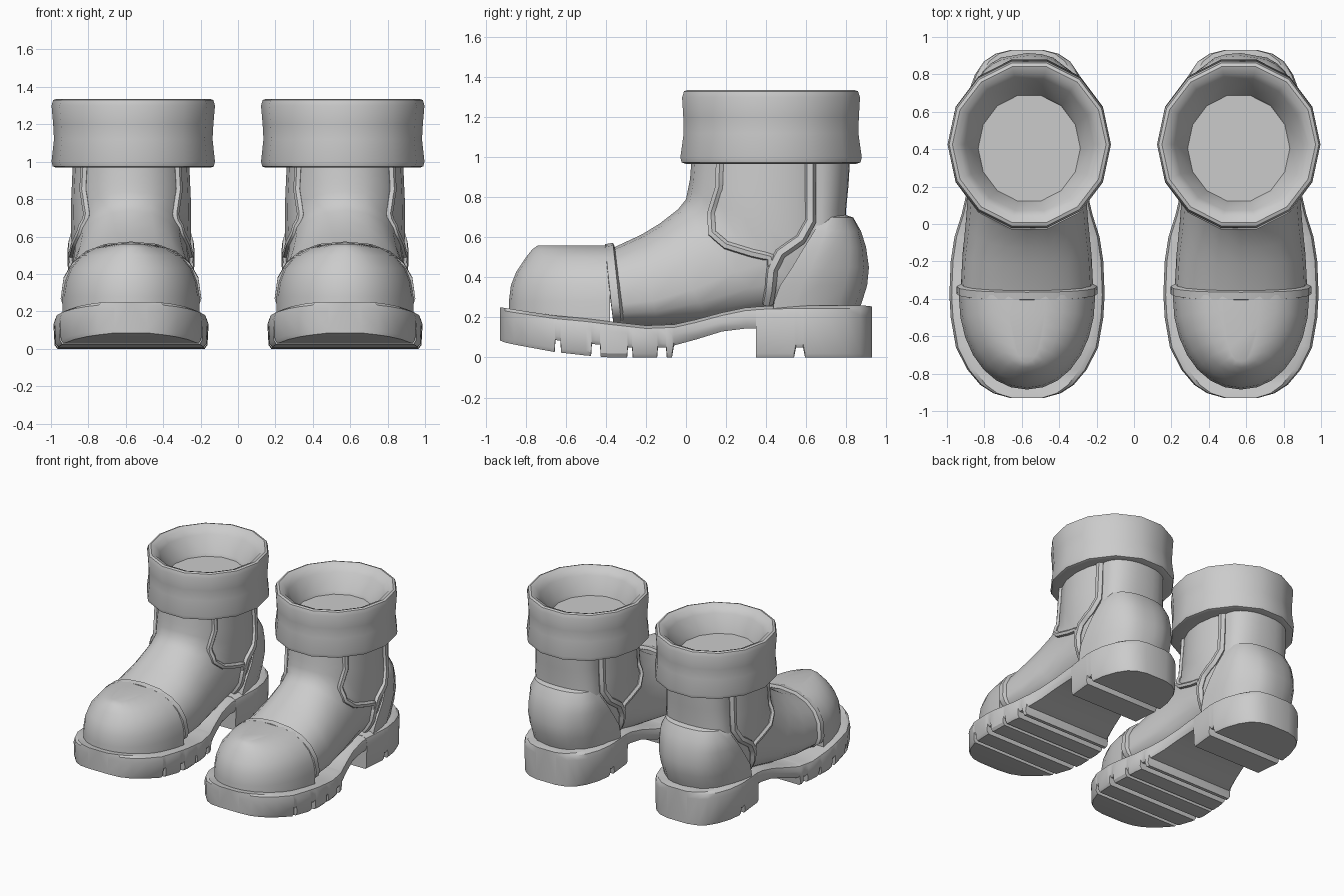
import bpy, bmesh, math
from mathutils import Vector
from mathutils.bvhtree import BVHTree

if "Cube" in bpy.data.objects:
    bpy.data.objects.remove(bpy.data.objects["Cube"])

CX = 0.572  # centre line of one boot; the other is mirrored
grey = bpy.data.materials.new("grey_leather")
grey.diffuse_color = (0.6, 0.6, 0.6, 1)
grey.use_nodes = True
grey.node_tree.nodes["Principled BSDF"].inputs["Base Color"].default_value = grey.diffuse_color


def finish(obj, angle=35):
    obj.data.materials.append(grey)
    m = obj.modifiers.new("pair", 'MIRROR')
    m.use_clip = False
    m.use_mirror_merge = False
    bpy.ops.object.select_all(action='DESELECT')
    obj.select_set(True)
    bpy.context.view_layer.objects.active = obj
    bpy.ops.object.shade_smooth_by_angle(angle=math.radians(angle))
    return obj


def loft(name, rings, angle=35):
    """Bridge equal-length rings of points and cap both ends."""
    bm = bmesh.new()
    rows = [[bm.verts.new(p) for p in r] for r in rings]
    n = len(rows[0])
    for a, b in zip(rows, rows[1:]):
        for i in range(n):
            j = (i + 1) % n
            bm.faces.new((a[i], a[j], b[j], b[i]))
    bm.faces.new(rows[0])
    bm.faces.new(rows[-1])
    bmesh.ops.recalc_face_normals(bm, faces=bm.faces)
    me = bpy.data.meshes.new(name)
    bm.to_mesh(me)
    bm.free()
    obj = bpy.data.objects.new(name, me)
    bpy.context.collection.objects.link(obj)
    return finish(obj, angle)


def power(v, p):
    return math.copysign(abs(v) ** p, v)


def foot_ring(top, bottom, w, c, p, n=20):
    """Dome section between an instep point and a sole or heel point."""
    t, b = Vector((0, *top)), Vector((0, *bottom))
    pts = []
    for i in range(n):
        a = 2 * math.pi * i / n
        u, v = power(math.cos(a), p), power(math.sin(a), p)
        f = c + v * ((1 - c) if v > 0 else c)
        q = b.lerp(t, f)
        pts.append((CX + w * u, q.y, q.z))
    return pts


def half_ring(z, y0, length, w, p=0.8, n=14, rib=0.0):
    """Half oval in plan, from y0 towards y0 + length, optionally ribbed."""
    pts = []
    for i in range(n + 1):
        a = math.pi * i / n
        k = 1 - (rib if i % 4 == 3 else 0)
        pts.append((CX + k * w * power(math.cos(a), p),
                    y0 + k * length * power(math.sin(a), p), z))
    return pts


# Upper: sections fan round from the vamp to the shaft
upper_rings = [
    foot_ring((-0.36, 0.55), (-0.36, 0.14), 0.355, 0.3, 0.85),
    foot_ring((-0.22, 0.615), (-0.14, 0.14), 0.345, 0.3, 0.85),
    foot_ring((-0.13, 0.67), (0.12, 0.16), 0.325, 0.35, 0.85),
    foot_ring((-0.04, 0.74), (0.45, 0.2), 0.31, 0.42, 0.88),
    foot_ring((0.0, 0.79), (0.78, 0.2), 0.315, 0.47, 0.9),
    foot_ring((0.01, 0.84), (0.83, 0.45), 0.322, 0.5, 0.93),
    foot_ring((0.02, 0.89), (0.80, 0.7), 0.32, 0.5, 0.95),
    foot_ring((0.03, 1.02), (0.79, 1.02), 0.31, 0.5, 0.95),
]
upper = loft("upper", upper_rings, 40)

# Raised band behind the toe cap
loft("toe_seam", [
    foot_ring((-0.41, 0.535), (-0.36, 0.15), 0.35, 0.3, 0.85),
    foot_ring((-0.405, 0.566), (-0.36, 0.14), 0.376, 0.3, 0.85),
    foot_ring((-0.365, 0.573), (-0.32, 0.14), 0.376, 0.3, 0.85),
    foot_ring((-0.35, 0.54), (-0.30, 0.15), 0.345, 0.3, 0.85)])

# Toe cap, heel counter and back strap: stacked half ovals
loft("toe_cap", [half_ring(z, -0.38, -l, w, 0.96) for z, l, w in (
    (0.14, 0.505, 0.365), (0.28, 0.505, 0.365), (0.36, 0.495, 0.352),
    (0.43, 0.467, 0.325), (0.50, 0.42, 0.265), (0.54, 0.388, 0.19),
    (0.56, 0.36, 0.10))], 40)
loft("heel_counter", [half_ring(z, y, b - y, w, 0.85, 16, r) for z, y, b, w, r in (
    (0.20, 0.43, 0.85, 0.30, 0), (0.28, 0.44, 0.88, 0.31, 0.02),
    (0.36, 0.47, 0.905, 0.318, 0.02), (0.45, 0.53, 0.914, 0.318, 0.02),
    (0.55, 0.59, 0.90, 0.305, 0.02), (0.63, 0.64, 0.875, 0.285, 0.015),
    (0.70, 0.67, 0.835, 0.245, 0), (0.715, 0.67, 0.79, 0.21, 0))], 40)
loft("back_strap", [half_ring(z, 0.63, b - 0.63, w, 0.85) for z, b, w in (
    (0.60, 0.80, 0.275), (0.74, 0.80, 0.265), (0.86, 0.812, 0.26),
    (1.0, 0.82, 0.26))])

# Piping around the side gore, laid on the upper by ray casting
bm = bmesh.new()
bm.from_mesh(upper.data)
tree = BVHTree.FromBMesh(bm)
bm.free()


def piping(name, path, side, radius):
    cu = bpy.data.curves.new(name, 'CURVE')
    cu.dimensions = '3D'
    cu.bevel_depth = radius
    cu.bevel_resolution = 1
    cu.use_fill_caps = True
    pts = []
    for (y0, z0), (y1, z1) in zip(path, path[1:]):
        for k in range(3):
            y, z = y0 + (y1 - y0) * k / 3, z0 + (z1 - z0) * k / 3
            hit = tree.ray_cast(Vector((CX + side, y, z)), Vector((-side, 0, 0)))[0]
            if hit:
                pts.append(hit)
    sp = cu.splines.new('POLY')
    sp.points.add(len(pts) - 1)
    for s, p in zip(sp.points, pts):
        s.co = (*p, 1)
    obj = bpy.data.objects.new(name, cu)
    bpy.context.collection.objects.link(obj)
    bpy.ops.object.select_all(action='DESELECT')
    obj.select_set(True)
    bpy.context.view_layer.objects.active = obj
    bpy.ops.object.convert(target='MESH')
    finish(bpy.context.view_layer.objects.active, 50)


front_edge = [(0.17, 1.0), (0.165, 0.85), (0.125, 0.72), (0.13, 0.62),
              (0.20, 0.56), (0.33, 0.52), (0.42, 0.50), (0.43, 0.43)]
back_edge = [(0.62, 1.0), (0.62, 0.68), (0.57, 0.59), (0.47, 0.52),
             (0.43, 0.44), (0.42, 0.34), (0.40, 0.24)]
for side, label in ((1, "outer"), (-1, "inner")):
    piping(label + "_front_piping", front_edge, side, 0.022)
    piping(label + "_back_piping", back_edge, side, 0.03)


# Soles: box sections along y; jumps in the bottom height make the treads
def sole_ring(y, w, zt, zb):
    half = [(0.0, zt), (0.88, zt), (0.97, zt - 0.015), (1.0, zt - 0.05),
            (0.985, zb + 0.02), (0.95, zb), (0.0, zb)]
    full = half + [(-u, z) for u, z in half[-2:0:-1]]
    return [(CX + w * u, y, z) for u, z in full]


def lerp_table(table, y):
    for (y0, *a), (y1, *b) in zip(table, table[1:]):
        if y <= y1:
            t = (y - y0) / (y1 - y0)
            return [p + (q - p) * t for p, q in zip(a, b)]
    return table[-1][1:]


# columns: y, half width, top, bottom
front = [(-0.93, 0.09, 0.25, 0.085), (-0.905, 0.18, 0.248, 0.075),
         (-0.86, 0.25, 0.24, 0.065), (-0.78, 0.318, 0.228, 0.05),
         (-0.66, 0.38, 0.21, 0.028), (-0.50, 0.408, 0.195, 0.01),
         (-0.38, 0.415, 0.18, 0.0), (-0.20, 0.408, 0.16, 0.0),
         (-0.07, 0.388, 0.165, 0.0), (-0.06, 0.385, 0.165, 0.06),
         (0.05, 0.35, 0.19, 0.09), (0.18, 0.32, 0.225, 0.13),
         (0.30, 0.31, 0.25, 0.145), (0.42, 0.31, 0.255, 0.145)]
grooves = [(-0.64, 0.012, 0.06), (-0.45, 0.02, 0.06),
           (-0.28, 0.01, 0.05), (-0.12, 0.02, 0.05)]
stations = list(front)
for g, half_gap, depth in grooves:
    for dy, lift in ((-0.004, 0), (0, depth), (2 * half_gap, depth),
                     (2 * half_gap + 0.004, 0)):
        y = g - half_gap + dy
        w, zt, zb = lerp_table(front, y)
        stations.append((y, w, zt, zb + lift))
loft("front_sole", [sole_ring(*s) for s in sorted(stations)], 32)

heel = [(0.35, 0.31, 0.255, 0), (0.54, 0.33, 0.26, 0),
        (0.55, 0.33, 0.26, 0.05), (0.585, 0.33, 0.26, 0.05),
        (0.595, 0.33, 0.26, 0), (0.70, 0.315, 0.26, 0),
        (0.80, 0.278, 0.26, 0), (0.87, 0.23, 0.26, 0),
        (0.91, 0.17, 0.258, 0), (0.93, 0.09, 0.255, 0)]
loft("heel_block", [sole_ring(*s) for s in heel], 32)

# Folded cuff with a shallow lined opening
cuff = [(0.66, 0.985), (0.94, 0.968), (0.985, 0.975), (1.0, 1.0), (0.97, 1.12),
        (0.98, 1.2), (1.0, 1.30), (0.98, 1.33), (0.94, 1.336), (0.86, 1.322),
        (0.79, 1.28), (0.645, 1.17), (0.625, 1.145)]
N = 14
loft("cuff", [[(0.56 + 0.437 * s * math.cos(2 * math.pi * i / N),
                0.425 - 0.02 * (s < 0.65) + 0.03 * (1.33 - z) * math.sin(
                    2 * math.pi * i / N) + 0.455 * s * math.sin(
                    2 * math.pi * i / N), z)
               for i in range(N)] for s, z in cuff], 40)
